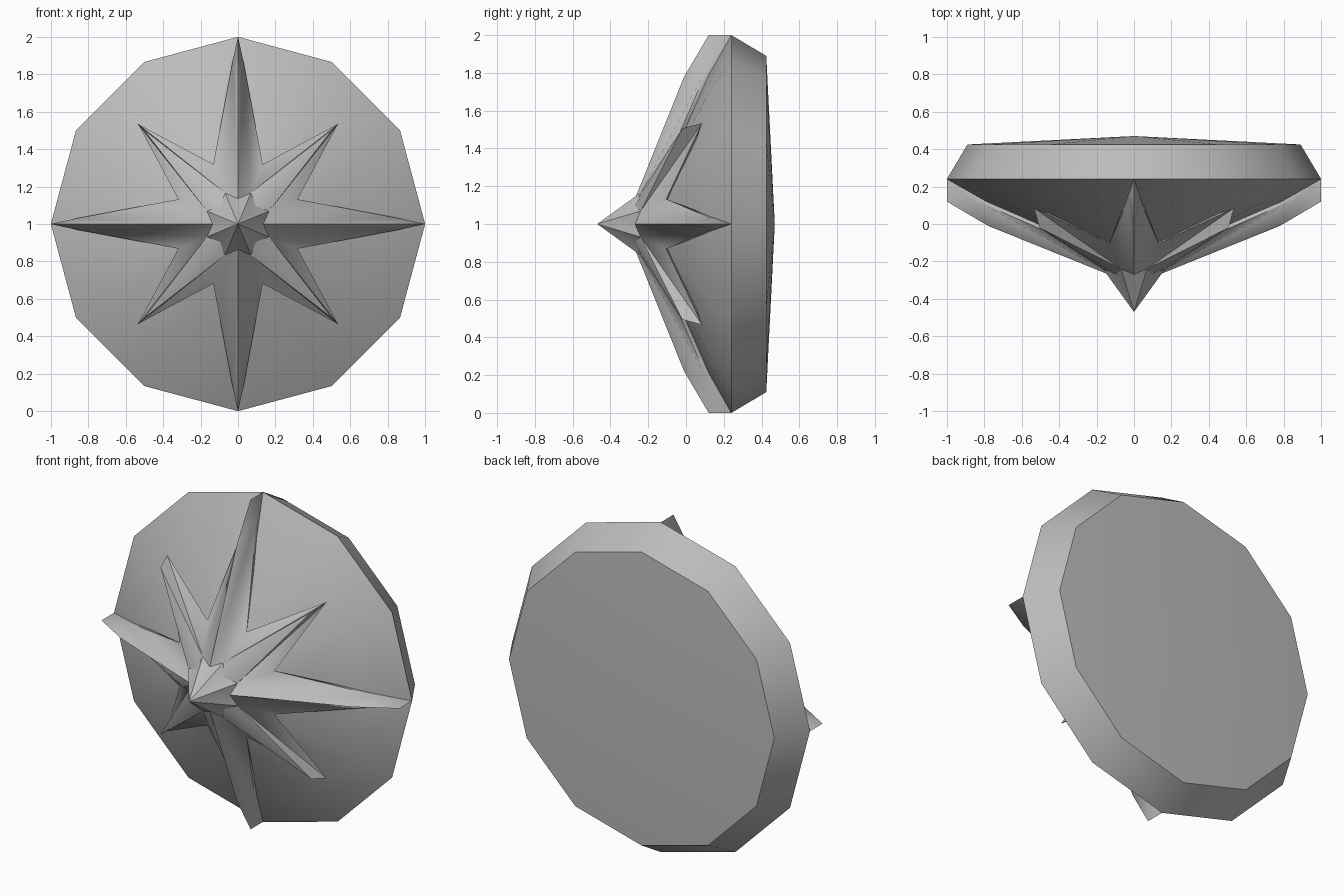
import bpy, bmesh
from math import sin, cos, radians
from mathutils import Vector

old = bpy.data.objects.get("Cube")
if old:
    bpy.data.objects.remove(old)

grey = bpy.data.materials.new("plain grey")
grey.use_nodes = True
color = (0.5, 0.5, 0.5, 1)
grey.diffuse_color = color
grey.node_tree.nodes["Principled BSDF"].inputs["Base Color"].default_value = color


def polar(angle, r, y, side=0.0):
    """Point at a distance along a spoke, with a sideways offset."""
    a = radians(angle)
    return Vector((r * cos(a) - side * sin(a), y, 1 + r * sin(a) + side * cos(a)))


def finish(name, bm, angle):
    bmesh.ops.remove_doubles(bm, verts=bm.verts, dist=0.0005)
    bmesh.ops.recalc_face_normals(bm, faces=bm.faces)
    mesh = bpy.data.meshes.new(name)
    bm.to_mesh(mesh)
    bm.free()
    mesh.materials.append(grey)
    ob = bpy.data.objects.new(name, mesh)
    bpy.context.collection.objects.link(ob)
    bpy.ops.object.select_all(action='DESELECT')
    ob.select_set(True)
    bpy.context.view_layer.objects.active = ob
    bpy.ops.object.shade_smooth_by_angle(angle=radians(angle))


def face(bm, *points):
    bm.faces.new([bm.verts.new(p) for p in points])


# Twelve-sided domed disc, lathed from front centre to back centre
profile = [(0, -0.22), (0.34, -0.09), (0.8, 0.12), (1, 0.24), (0.89, 0.425), (0, 0.47)]
bm = bmesh.new()
for i in range(12):
    a, b = i * 30, i * 30 + 30
    for (r0, y0), (r1, y1) in zip(profile, profile[1:]):
        pts = [polar(a, r0, y0), polar(a, r1, y1), polar(b, r1, y1), polar(b, r0, y0)]
        if r0 == 0:
            pts.pop()
        elif r1 == 0:
            pts.pop(2)
        face(bm, *pts)
finish("domed_disc", bm, 40)

# Eight ridged star arms, long and short in turn
bm = bmesh.new()
for i in range(8):
    spoke = i * 45
    is_long = i % 2 == 0
    root = polar(spoke, 0.135, -0.27)
    tip = polar(spoke, 1, 0.24) if is_long else polar(spoke, 0.755, 0.085)
    top = polar(spoke, 1, 0.12) if is_long else polar(spoke, 0.715, -0.02)
    bend = polar(spoke, 0.78, -0.01)
    for s in (-1, 1):
        shoulder = polar(spoke + s * 22.5, 0.18, -0.24)
        valley = polar(spoke + s * 22.5, 0.345, -0.105)
        if is_long:
            edge = polar(spoke, 0.88, 0.14, s * 0.027)
            face(bm, root, bend, edge, shoulder)
            face(bm, bend, top, edge)
            face(bm, top, tip, edge)
            face(bm, shoulder, edge, valley)
            face(bm, edge, tip, valley)
        else:
            face(bm, root, top, shoulder)
            face(bm, top, tip, shoulder)
            face(bm, shoulder, tip, valley)
        face(bm, valley, tip, polar(spoke, 0, -0.1))
finish("star_arms", bm, 52)

# Pointed centre spike with a star-shaped foot
bm = bmesh.new()
spike = Vector((0, -0.47, 1))
for i in range(8):
    for s in (-1, 1):
        face(bm, spike, polar(i * 45, 0.135, -0.27), polar(i * 45 + s * 22.5, 0.18, -0.24))
finish("centre_spike", bm, 20)
